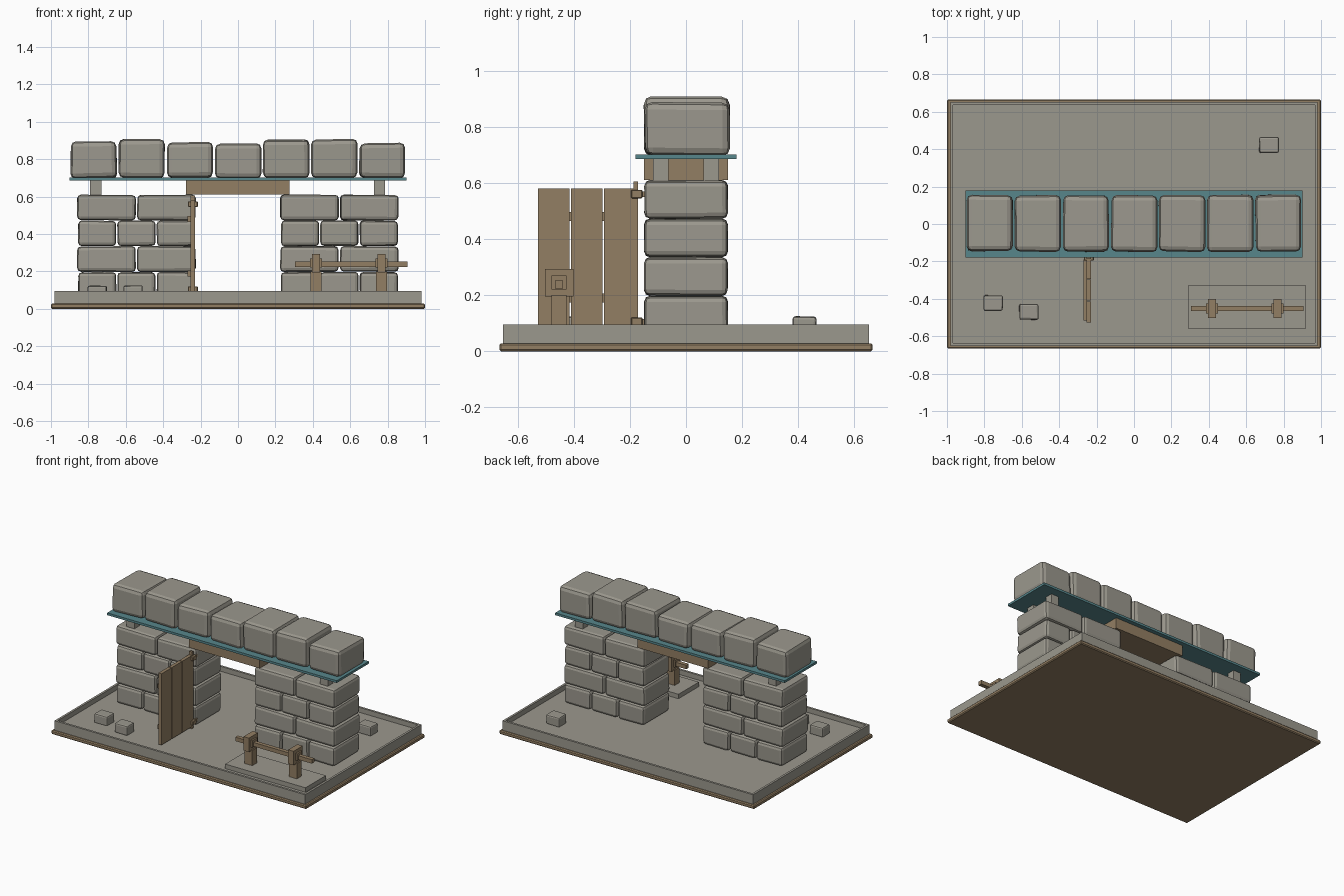
import bpy, bmesh, random
from mathutils import Vector

random.seed(4)
if "Cube" in bpy.data.objects:
    bpy.data.objects.remove(bpy.data.objects["Cube"], do_unlink=True)


def material(name, rgb):
    mat = bpy.data.materials.new(name)
    mat.use_nodes = True
    mat.diffuse_color = (*rgb, 1)
    mat.node_tree.nodes["Principled BSDF"].inputs["Base Color"].default_value = (*rgb, 1)
    return mat


STONE = material("grey stone", (0.33, 0.315, 0.27))
WOOD = material("brown wood", (0.29, 0.21, 0.125))
TEAL = material("teal slab", (0.095, 0.24, 0.26))


def finish(name, bm, mat):
    mesh = bpy.data.meshes.new(name)
    bmesh.ops.recalc_face_normals(bm, faces=bm.faces)
    bm.to_mesh(mesh)
    bm.free()
    mesh.materials.append(mat)
    obj = bpy.data.objects.new(name, mesh)
    bpy.context.collection.objects.link(obj)
    return obj


def box(name, x, y, z, mat, bevel=0, segments=1, jitter=0):
    """Box spanning three (min, max) ranges, with optional rough rounding."""
    bm = bmesh.new()
    bmesh.ops.create_cube(bm, size=1)
    for v in bm.verts:
        v.co = Vector([(r[0] + r[1]) / 2 + c * (r[1] - r[0]) for r, c in zip((x, y, z), v.co)])
        v.co += Vector([random.uniform(-jitter, jitter) for _ in range(3)])
    if bevel:
        bmesh.ops.bevel(bm, geom=bm.edges[:], offset=bevel, segments=segments,
                        profile=0.5, affect='EDGES')
    return finish(name, bm, mat)


def around(c, half):
    return (c - half, c + half)


FLOOR = 0.06

# Wooden plinth and stone tray with a raised rim
box("base_plinth", (-1, 1), (-0.665, 0.665), (0, 0.028), WOOD, 0.006)
bm = bmesh.new()
bmesh.ops.create_cube(bm, size=1)
for v in bm.verts:
    v.co = (v.co.x * 1.964, v.co.y * 1.304, 0.06 + v.co.z * 0.07)
top = max(bm.faces, key=lambda f: f.calc_center_median().z)
bmesh.ops.inset_region(bm, faces=[top], thickness=0.022)
inner = bmesh.ops.extrude_discrete_faces(bm, faces=[top])["faces"]
for v in inner[0].verts:
    v.co.z = FLOOR
finish("base_tray", bm, STONE)

# Two gate piers with alternating two and three block courses
COURSE = 0.1375
for side, x0 in (("right", -0.863), ("left", 0.222)):
    for course in range(4):
        count = 2 if course % 2 else 3
        inset = 0 if course % 2 else 0.004
        width = (0.64 - 2 * inset) / count
        for i in range(count):
            a = x0 + inset + i * width
            box(f"{side}_pier_block_{course}_{i}", (a + 0.004, a + width - 0.004),
                around(0, 0.148),
                (FLOOR + course * COURSE + 0.001, FLOOR + (course + 1) * COURSE - 0.001),
                STONE, 0.02, 2, 0.002)

# Lintel, short supports and the teal slab across the top
box("lintel", (-0.278, 0.275), (-0.15, 0.15), (0.61, 0.686), WOOD)
for x in (-0.76, 0.757):
    for y in (-0.09, 0.09):
        box("slab_support", around(x, 0.03), around(y, 0.028), (0.6, 0.686), STONE)
box("teal_slab", (-0.9, 0.9), (-0.18, 0.18), (0.685, 0.701), TEAL)

# Row of rounded cap stones of uneven height
for i, height in enumerate((0.893, 0.906, 0.89, 0.884, 0.905, 0.906, 0.886)):
    box(f"cap_stone_{i}", around((i - 3) * 0.257, 0.122), (-0.147, 0.154),
        (0.7, height), STONE, 0.027, 2, 0.004)

# Open plank door with battens, pole and hinges
for i in range(3):
    a = -0.527 + i * 0.117
    box(f"door_plank_{i}", (-0.255, -0.231), (a, a + 0.112), (0.075, 0.58), WOOD)
for z in (0.19, 0.48):
    box("door_batten", (-0.269, -0.25), (-0.515, -0.19), around(z, 0.016), WOOD)
box("door_pole", around(-0.242, 0.011), (-0.187, -0.171), (FLOOR, 0.605), WOOD)
for z in (0.105, 0.56):
    box("door_hinge", (-0.267, -0.215), (-0.196, -0.155), around(z, 0.015), WOOD, 0.003)
    box("hinge_pin", (-0.252, -0.226), (-0.16, -0.13), around(z, 0.01), WOOD)

# Hitching rail on a low stone platform
box("rail_platform", (0.29, 0.92), (-0.558, -0.33), (FLOOR - 0.005, 0.092), STONE)
RAIL_Y = -0.452
for x in (0.417, 0.767):
    box("rail_post", around(x, 0.03), around(RAIL_Y, 0.027), (0.09, 0.2), WOOD)
    box("rail_bracket", around(x, 0.021), around(RAIL_Y, 0.051), (0.195, 0.294), WOOD)
    box("rail_collar", around(x, 0.032), around(RAIL_Y, 0.027), (0.22, 0.27), WOOD)
box("rail_bar", (0.305, 0.905), around(RAIL_Y, 0.014), (0.224, 0.252), WOOD)

# Loose stones on the ground
for x, y in ((-0.753, -0.423), (-0.562, -0.47), (0.722, 0.422)):
    box("loose_stone", around(x, 0.052), around(y, 0.042), (FLOOR - 0.005, 0.124),
        STONE, 0.01, 2, 0.002)
